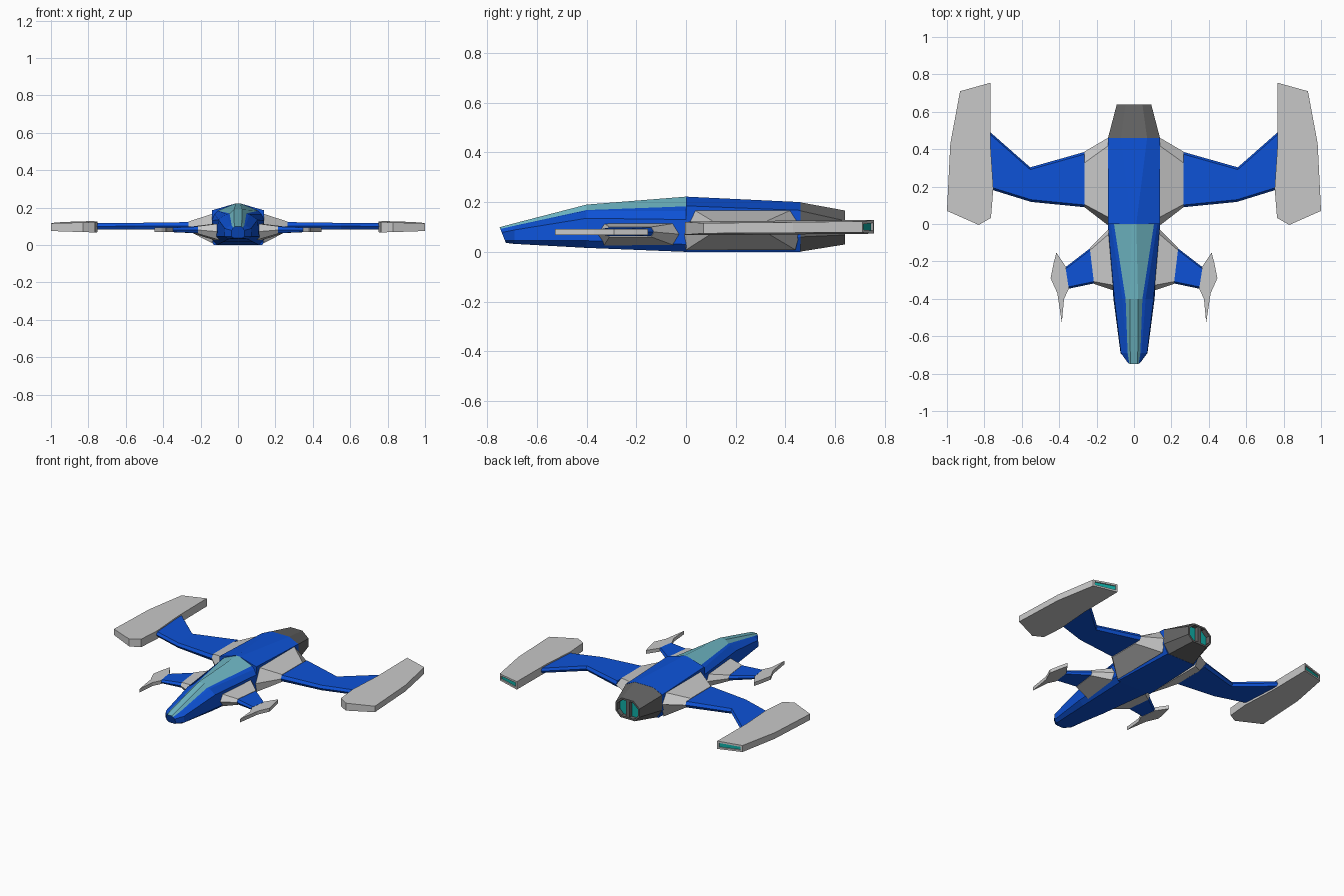
import bpy, bmesh
from mathutils import Vector

if "Cube" in bpy.data.objects:
    bpy.data.objects.remove(bpy.data.objects["Cube"])


def material(name, rgb):
    m = bpy.data.materials.new(name)
    m.diffuse_color = (*rgb, 1)
    m.use_nodes = True
    m.node_tree.nodes["Principled BSDF"].inputs["Base Color"].default_value = m.diffuse_color
    return m


BLUE = material("blue_paint", (0.004, 0.085, 0.68))
GREY = material("light_grey", (0.58, 0.58, 0.58))
DARK = material("dark_grey", (0.125, 0.125, 0.125))
GLASS = material("canopy_glass", (0.16, 0.48, 0.56))
GLOW = material("engine_glow", (0.005, 0.42, 0.38))


def loft(name, rings, mats, cols=(), mirror=False):
    """Skin closed rings; side columns listed in cols take the second material."""
    bm = bmesh.new()
    vs = [[bm.verts.new(p) for p in r] for r in rings]
    n = len(rings[0])
    for a, b in zip(vs, vs[1:]):
        for j in range(n):
            k = (j + 1) % n
            f = bm.faces.new((a[j], a[k], b[k], b[j]))
            f.material_index = 1 if j in cols else 0
    bm.faces.new(vs[0])
    bm.faces.new(vs[-1])
    bmesh.ops.recalc_face_normals(bm, faces=bm.faces)
    me = bpy.data.meshes.new(name)
    bm.to_mesh(me)
    bm.free()
    for m in mats:
        me.materials.append(m)
    ob = bpy.data.objects.new(name, me)
    bpy.context.collection.objects.link(ob)
    if mirror:
        ob.modifiers.new("mirror", 'MIRROR').use_mirror_merge = False
    return ob


def recess(ob, direction, thickness, depth):
    """Inset the face that looks along direction and give it material 1."""
    bm = bmesh.new()
    bm.from_mesh(ob.data)
    d = Vector(direction).normalized()
    f = max(bm.faces, key=lambda q: q.normal.dot(d))
    bmesh.ops.inset_region(bm, faces=[f], thickness=thickness, depth=0, use_even_offset=True)
    n = f.normal.copy()
    r = bmesh.ops.inset_region(bm, faces=[f], thickness=0.0005, depth=0)
    bmesh.ops.translate(bm, verts=list(f.verts), vec=-n * depth)
    f.material_index = 1
    bm.to_mesh(ob.data)
    bm.free()


def section(y, half, lean=0.0):
    """Symmetric fuselage ring from right-half points, bottom to top."""
    full = half + [(-x, z) for x, z in reversed(half)]
    return [(x, y + lean * (0.1 - z), z) for x, z in full]


def foil(xf, xb, yf, yb, lo, hi, c, cb=None):
    """Six-sided wing section with chamfered front and back edges."""
    cb = cb or c
    mid = (lo + hi) / 2
    return [(xf, yf, mid), (xf, yf + c, hi), (xb, yb - cb, hi),
            (xb, yb, mid), (xb, yb - cb, lo), (xf, yf + c, lo)]


def slab(outline, lo, hi, slope=0.0, thin=0.0, x0=0.0):
    """Top and bottom rings of a flat plate, optionally rising aft and thinning outward."""
    return [[(x, y, z + slope * y + s * thin * (x - x0)) for x, y in outline]
            for z, s in ((lo, 1), (hi, -1))]


# nose with glazed canopy
loft("nose", [
    section(0.0, [(0.11, 0), (0.14, 0.03), (0.14, 0.13), (0.125, 0.165), (0.107, 0.183), (0.012, 0.222)]),
    section(-0.4, [(0.08, 0.016), (0.11, 0.045), (0.105, 0.135), (0.062, 0.165), (0.045, 0.168), (0.022, 0.19)]),
    section(-0.69, [(0.05, 0.032), (0.072, 0.045), (0.07, 0.088), (0.04, 0.102), (0.034, 0.105), (0.02, 0.115)]),
    section(-0.75, [(0.022, 0.036), (0.034, 0.045), (0.034, 0.078), (0.027, 0.09), (0.025, 0.092), (0.018, 0.099)], 0.4),
], [BLUE, GLASS], cols=(4, 5, 6))

# main body
loft("main_body", [
    section(0.0, [(0.13, 0), (0.14, 0.02), (0.14, 0.185), (0.012, 0.222)]),
    section(0.46, [(0.11, 0), (0.14, 0.06), (0.14, 0.167), (0.07, 0.2)]),
], [BLUE])

# engine nozzle with two glowing panels
nozzle = loft("engine_nozzle", [
    section(0.46, [(0.1, 0.001), (0.139, 0.06), (0.139, 0.165), (0.07, 0.199)]),
    section(0.64, [(0.055, 0.03), (0.092, 0.068), (0.092, 0.125), (0.045, 0.166)]),
], [DARK, GLOW])
recess(nozzle, (0, 1, 0), 0.012, 0.03)
loft("nozzle_divider", [
    section(0.605, [(0.012, 0.035), (0.012, 0.16)]),
    section(0.638, [(0.012, 0.035), (0.012, 0.16)]),
], [DARK])

# main wing: grey root, blue panel
loft("wing_root", [
    [(0.135, -0.01, 0.07), (0.135, 0.035, 0.167), (0.135, 0.42, 0.167),
     (0.135, 0.463, 0.1), (0.135, 0.44, 0.008), (0.135, 0.0, 0.008)],
    foil(0.265, 0.265, 0.09, 0.387, 0.075, 0.125, 0.015, 0.06),
], [GREY], mirror=True)
loft("wing_panel", [
    foil(0.265, 0.265, 0.09, 0.385, 0.08, 0.122, 0.012),
    foil(0.55, 0.555, 0.118, 0.303, 0.083, 0.118, 0.012),
    foil(0.75, 0.77, 0.18, 0.492, 0.083, 0.116, 0.012),
    foil(0.785, 0.785, 0.19, 0.5, 0.083, 0.116, 0.012),
], [BLUE], mirror=True)

# wing tip pods with glowing rear slots
pod = loft("wing_tip_pod", slab(
    [(0.768, 0.755), (0.93, 0.71), (0.982, 0.43), (1.0, 0.07),
     (0.83, -0.005), (0.765, 0.032), (0.752, 0.19), (0.768, 0.43)],
    0.067, 0.122, slope=0.008, thin=0.03, x0=0.77), [GREY, GLOW], mirror=True)
recess(pod, (0.27, 0.96, 0), 0.012, 0.008)

# front winglets: grey root, blue panel, grey swept tip
loft("winglet_root", [
    foil(0.095, 0.125, -0.36, -0.015, 0.025, 0.115, 0.03, 0.03),
    foil(0.215, 0.235, -0.32, -0.128, 0.06, 0.1, 0.012),
], [GREY], mirror=True)
loft("winglet_panel", [
    foil(0.215, 0.235, -0.318, -0.13, 0.063, 0.098, 0.01),
    foil(0.35, 0.365, -0.346, -0.23, 0.069, 0.093, 0.01),
], [BLUE], mirror=True)
loft("winglet_tip", slab(
    [(0.363, -0.23), (0.415, -0.153), (0.43, -0.21), (0.446, -0.29),
     (0.41, -0.37), (0.386, -0.527), (0.374, -0.4), (0.348, -0.346)],
    0.068, 0.092), [GREY], mirror=True)
